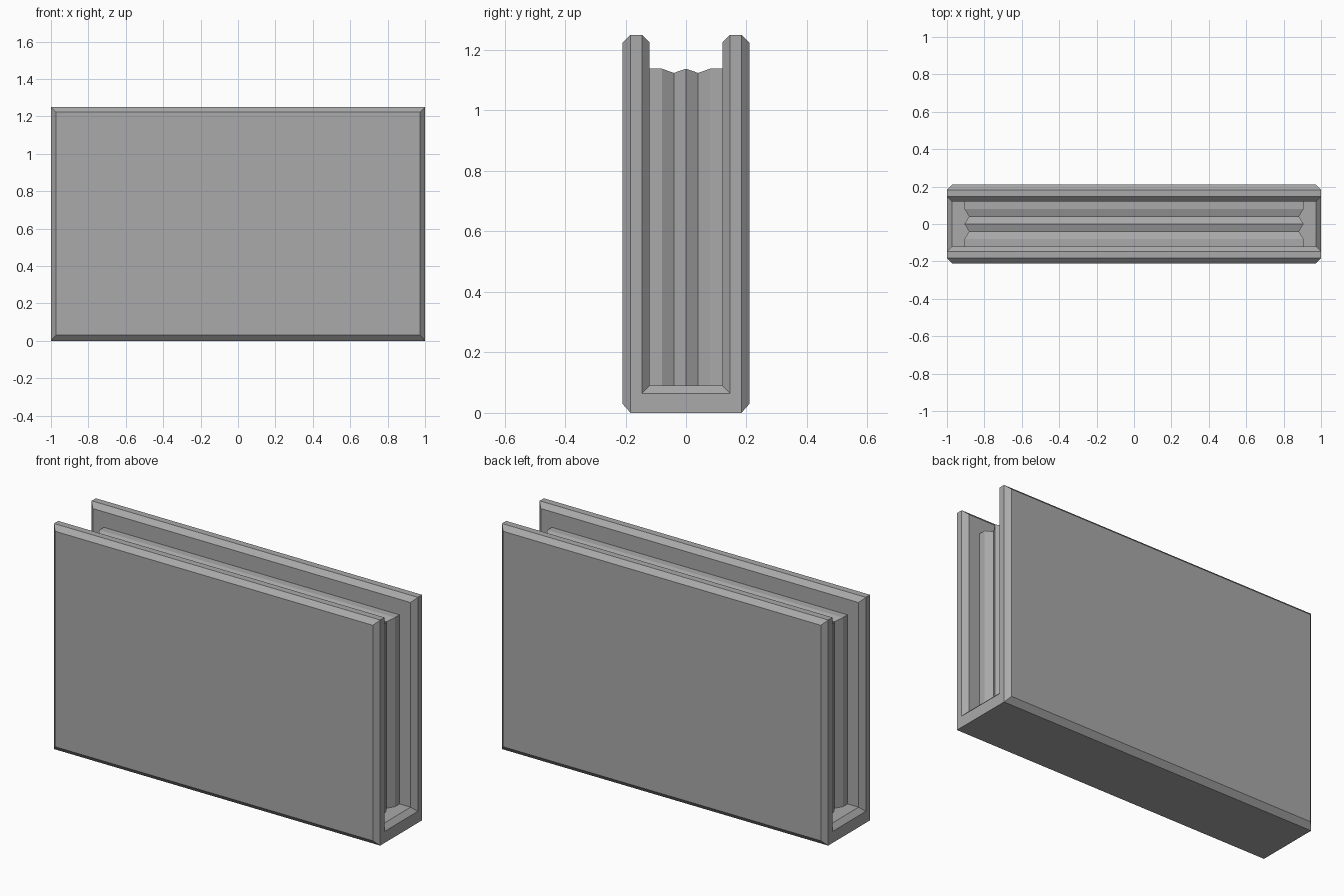
import bpy
import bmesh
import math

cube = bpy.data.objects.get("Cube")
if cube:
    bpy.data.objects.remove(cube, do_unlink=True)

grey = bpy.data.materials.new("mid_grey")
grey.use_nodes = True
color = (0.4, 0.4, 0.4, 1)
grey.diffuse_color = color
grey.node_tree.nodes["Principled BSDF"].inputs["Base Color"].default_value = color


def mirrored(half):
    """Extend a half outline by its reflection across the centre line."""
    return half + [(-a, b) for a, b in reversed(half) if a > 0]


def loft(name, sections):
    """Join equal-length loops of points into one closed solid."""
    bm = bmesh.new()
    loops = [[bm.verts.new(p) for p in s] for s in sections]
    count = len(loops[0])
    for a, b in zip(loops, loops[1:]):
        for i in range(count):
            j = (i + 1) % count
            bm.faces.new((a[i], a[j], b[j], b[i]))
    bm.faces.new(loops[0])
    bm.faces.new(loops[-1])
    bmesh.ops.remove_doubles(bm, verts=bm.verts[:], dist=0.001)
    bmesh.ops.dissolve_limit(bm, angle_limit=math.radians(1),
                             verts=bm.verts[:], edges=bm.edges[:])
    bmesh.ops.recalc_face_normals(bm, faces=bm.faces[:])
    mesh = bpy.data.meshes.new(name)
    bm.to_mesh(mesh)
    bm.free()
    mesh.materials.append(grey)
    obj = bpy.data.objects.new(name, mesh)
    bpy.context.collection.objects.link(obj)
    return obj


# Cover: U-shaped section whose chamfers close in at both ends
OUT, OUT_C, IN_C, IN = 0.21, 0.183, 0.146, 0.12
TOP, C = 1.25, 0.026
middle = mirrored([(OUT_C, 0), (OUT, 0.03), (OUT, TOP - C), (OUT_C, TOP),
                   (IN_C, TOP), (IN, TOP - C), (IN, 0.09)])
end = mirrored([(OUT_C, 0), (OUT_C, 0), (OUT_C, TOP), (OUT_C, TOP),
                (IN_C, TOP), (IN_C, TOP), (IN_C, 0.064)])
loft("cover", [[(x, y, z) for y, z in outline] for x, outline in
               ((-1, end), (C - 1, middle), (1 - C, middle), (1, end))])

# Pages: block with shallow folds on the top and both ends
folds = [(0.12, 0), (0.08, 0), (0.04, 1), (0, 0)]
folds += [(-y, d) for y, d in reversed(folds[:-1])]
sections = []
for y, dip in folds:
    x = 0.906 - 0.024 * dip
    z = 1.138 - 0.014 * dip
    sections.append([(-x, y, 0.085), (x, y, 0.085), (x, y, z), (-x, y, z)])
loft("pages", sections)
